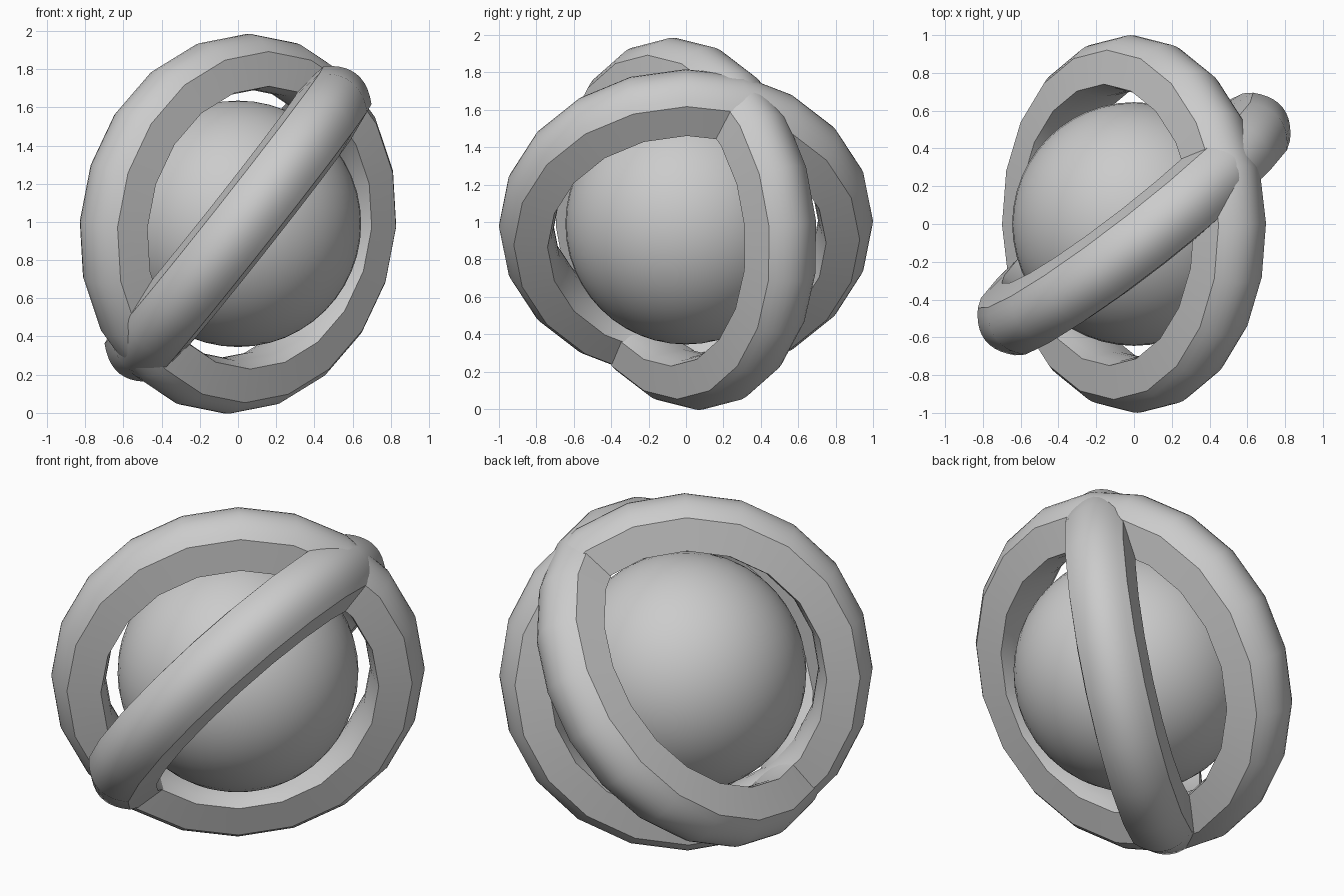
import bpy, bmesh, math
from mathutils import Vector, Matrix

CENTRE = Vector((0, 0, 0.99))
SIDES = 20

old = bpy.data.objects.get("Cube")
if old:
    bpy.data.objects.remove(old)

grey = bpy.data.materials.new("plain_grey")
grey.use_nodes = True
grey.diffuse_color = (0.6, 0.6, 0.6, 1)
grey.node_tree.nodes["Principled BSDF"].inputs["Base Color"].default_value = (0.6, 0.6, 0.6, 1)


def bow(edge_r, mid_r, half, steps, sign):
    """Shallow parabolic bow across the ring width, as (radius, offset) pairs."""
    points = []
    for i in range(steps + 1):
        t = sign * (2 * i / steps - 1)
        points.append((mid_r + (edge_r - mid_r) * t * t, half * t))
    return points


def ring(name, axis, start):
    """Sweep the ring section around the axis, with a corner at start."""
    n = Vector(axis).normalized()
    e1 = Vector(start)
    e1 = (e1 - n * e1.dot(n)).normalized()
    e2 = n.cross(e1)
    # domed outside, slightly tapered flat sides, bowed inside
    section = bow(0.925, 1.0, 0.16, 10, 1) + bow(0.745, 0.71, 0.185, 6, -1)
    bm = bmesh.new()
    loops = []
    for k in range(SIDES):
        a = math.tau * k / SIDES
        d = e1 * math.cos(a) + e2 * math.sin(a)
        loops.append([bm.verts.new(d * r + n * w) for r, w in section])
    count = len(section)
    for k in range(SIDES):
        p, q = loops[k], loops[(k + 1) % SIDES]
        for i in range(count):
            j = (i + 1) % count
            bm.faces.new((p[i], q[i], q[j], p[j]))
    bmesh.ops.recalc_face_normals(bm, faces=bm.faces)
    mesh = bpy.data.meshes.new(name)
    bm.to_mesh(mesh)
    bm.free()
    obj = bpy.data.objects.new(name, mesh)
    bpy.context.collection.objects.link(obj)
    obj.location = CENTRE
    return obj


# Central ball
bpy.ops.mesh.primitive_uv_sphere_add(segments=48, ring_count=24, radius=0.645, location=CENTRE)
ball = bpy.context.object
ball.name = "ball"

# Two crossing rings: one slanting sideways, one nearly upright
parts = [
    ball,
    ring("slanted_ring", (0.785, 0.025, -0.62), (0, -1, 0)),
    ring("upright_ring", (-0.616, 0.788, 0.11), (0, 0, 1)),
]

for part in parts:
    part.data.materials.append(grey)
    bpy.ops.object.select_all(action="DESELECT")
    part.select_set(True)
    bpy.context.view_layer.objects.active = part
    bpy.ops.object.shade_smooth_by_angle(angle=math.radians(30))
